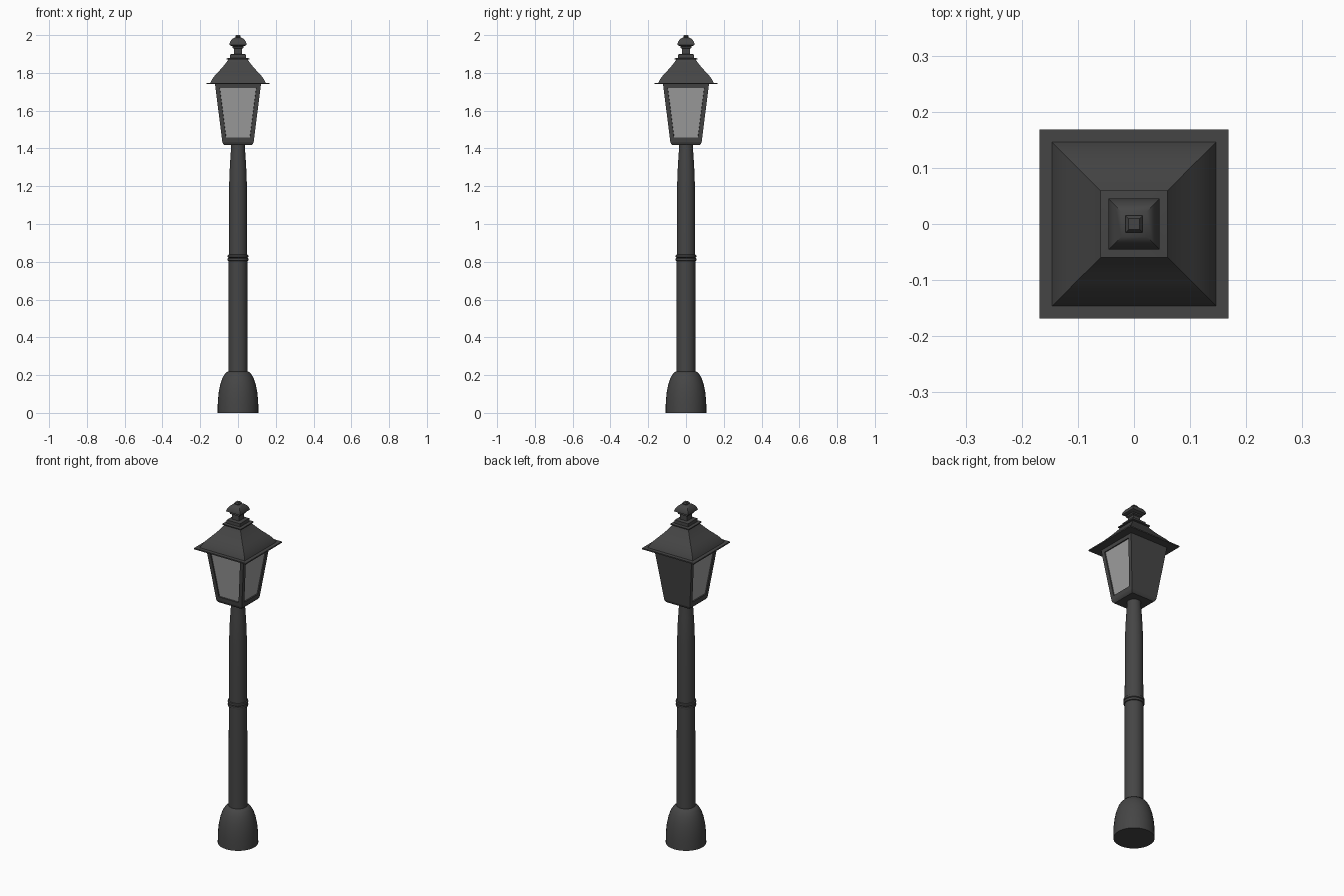
import bpy, bmesh
from math import pi, cos, sin, sqrt, radians

if "Cube" in bpy.data.objects:
    bpy.data.objects.remove(bpy.data.objects["Cube"])


def material(name, rgba):
    m = bpy.data.materials.new(name)
    m.diffuse_color = rgba
    m.use_nodes = True
    m.node_tree.nodes["Principled BSDF"].inputs["Base Color"].default_value = m.diffuse_color
    return m


IRON = material("dark_iron", (0.06, 0.06, 0.06, 1))
GLASS = material("lamp_glass", (0.35, 0.35, 0.35, 0.7))


def stack(profile, sides):
    """Loft rings of (radius, z); with 4 sides the radius is the half width."""
    bm = bmesh.new()
    square = sides == 4
    scale, turn = (sqrt(2), pi / 4) if square else (1, 0)
    rings = []
    for r, z in profile:
        angles = [turn + 2 * pi * i / sides for i in range(sides)]
        rings.append([bm.verts.new((r * scale * cos(a), r * scale * sin(a), z)) for a in angles])
    for low, high in zip(rings, rings[1:]):
        for i in range(sides):
            j = (i + 1) % sides
            bm.faces.new((low[i], low[j], high[j], high[i]))
    bm.faces.new(rings[0][::-1])
    bm.faces.new(rings[-1])
    bm.normal_update()
    return bm


def finish(name, bm, mats=(IRON,), angle=35):
    mesh = bpy.data.meshes.new(name)
    bm.normal_update()
    bm.to_mesh(mesh)
    bm.free()
    for m in mats:
        mesh.materials.append(m)
    ob = bpy.data.objects.new(name, mesh)
    bpy.context.collection.objects.link(ob)
    bpy.ops.object.select_all(action='DESELECT')
    ob.select_set(True)
    bpy.context.view_layer.objects.active = ob
    bpy.ops.object.shade_smooth_by_angle(angle=radians(angle))
    return ob


# Round bell-shaped foot
finish("base", stack([(0.108, 0), (0.107, 0.06), (0.102, 0.11), (0.094, 0.15),
                      (0.082, 0.185), (0.070, 0.205), (0.058, 0.217), (0.046, 0.22)], 32))

# Pole, narrowing under the lantern
finish("pole", stack([(0.050, 0.20), (0.049, 0.80), (0.047, 1.20), (0.045, 1.27),
                      (0.041, 1.34), (0.037, 1.40), (0.036, 1.43)], 32))

# Double ring around the middle of the pole
finish("pole_ring", stack([(0.047, 0.803), (0.054, 0.806), (0.055, 0.812), (0.054, 0.818),
                           (0.050, 0.821), (0.054, 0.824), (0.055, 0.830),
                           (0.054, 0.836), (0.047, 0.839)], 32))

# Lantern floor
finish("lantern_floor", stack([(0.073, 1.418), (0.080, 1.426), (0.083, 1.435)], 4))

# Lantern body: glazed front and sides, plain back
body = stack([(0.083, 1.435), (0.122, 1.742)], 4)
panes = [f for f in body.faces if abs(f.normal.z) < 0.5 and f.normal.y < 0.5]
bmesh.ops.inset_individual(body, faces=panes, thickness=0.022, use_even_offset=True)
bmesh.ops.inset_individual(body, faces=panes, thickness=0.001, depth=-0.006,
                           use_even_offset=True)
for f in panes:
    f.material_index = 1
finish("lantern_body", body, (IRON, GLASS), 20)

# Eave plate and curved square roof
finish("eave", stack([(0.168, 1.740), (0.168, 1.747)], 4))
finish("roof", stack([(0.147, 1.745), (0.142, 1.757), (0.133, 1.772), (0.120, 1.789),
                      (0.105, 1.805), (0.088, 1.823), (0.072, 1.842),
                      (0.058, 1.860), (0.048, 1.875)], 4))

# Square collar and finial
finish("collar", stack([(0.040, 1.868), (0.060, 1.872), (0.060, 1.877), (0.043, 1.879),
                        (0.043, 1.898), (0.026, 1.900)], 4))
finish("finial_neck", stack([(0.022, 1.895), (0.022, 1.928), (0.030, 1.932),
                             (0.030, 1.940), (0.024, 1.946)], 4))
finish("finial_cap", stack([(0.028, 1.940), (0.045, 1.948), (0.045, 1.953), (0.041, 1.965),
                            (0.034, 1.976), (0.023, 1.985), (0.013, 1.988),
                            (0.015, 1.993), (0.010, 2.0)], 4))
